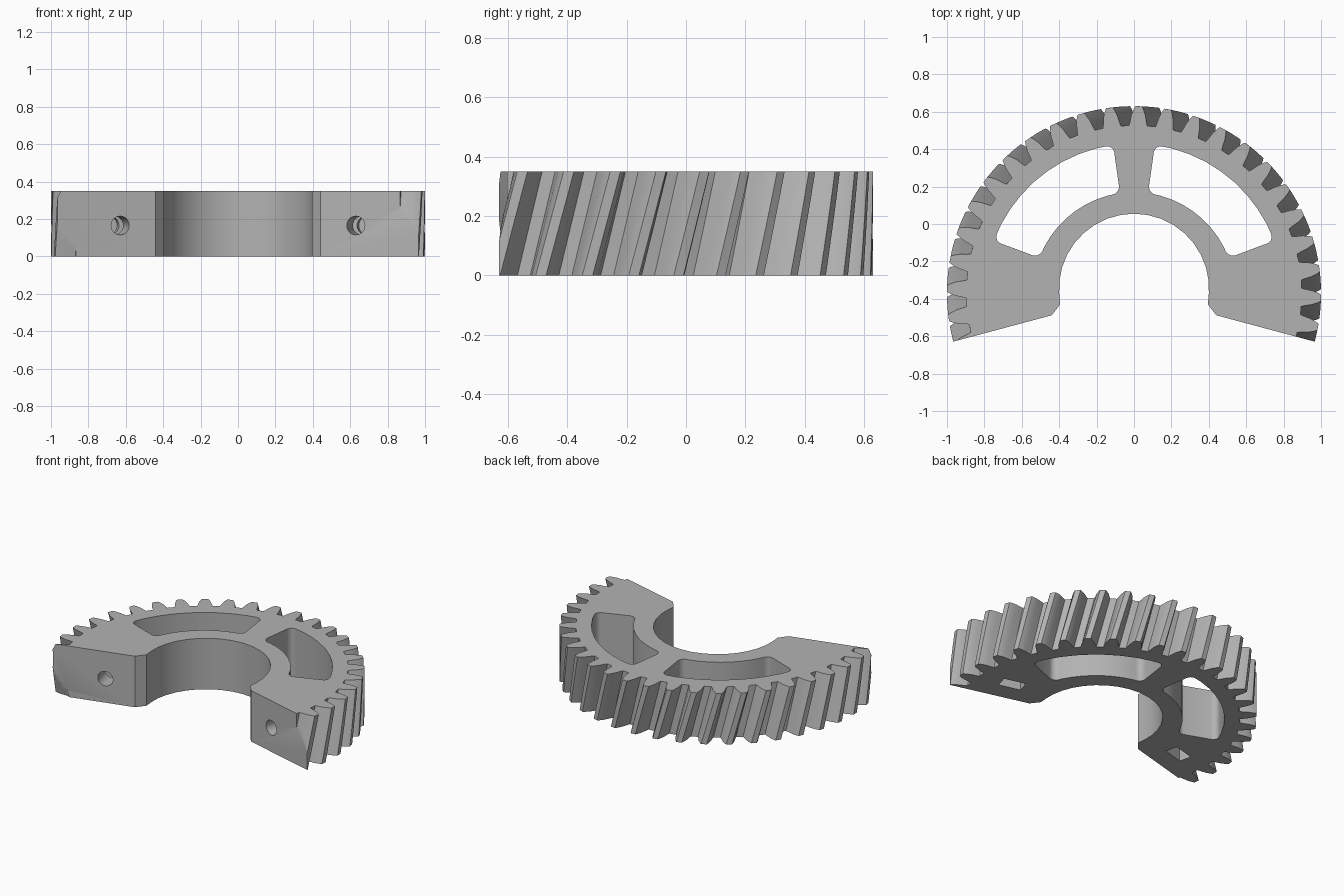
import bpy, bmesh
from math import sin, cos, radians, pi
from mathutils import Matrix, Vector

if "Cube" in bpy.data.objects:
    bpy.data.objects.remove(bpy.data.objects["Cube"], do_unlink=True)

HEIGHT = 0.35
CENTRE = Vector((0, -0.37, 0))   # gear axis
TEETH = 40
PITCH = 360 / TEETH
TWIST = 5.4                      # degrees of helix over the height
END = 15                         # end faces sit this far below the axis


def polar(r, deg):
    return (r * cos(radians(deg)), r * sin(radians(deg)))


def prism(name, outline, z0, z1, layers=1, twist=0, round_corners=(), radius=0.04):
    """Extrude a counterclockwise outline about the gear axis, optionally twisting it."""
    bm = bmesh.new()
    rings = []
    for i in range(layers + 1):
        t = i / layers
        turn = Matrix.Rotation(radians(twist * t), 3, 'Z')
        z = Vector((0, 0, z0 + (z1 - z0) * t))
        rings.append([bm.verts.new(turn @ Vector((x, y, 0)) + z + CENTRE) for x, y in outline])
    n = len(outline)
    for low, high in zip(rings, rings[1:]):
        for j in range(n):
            k = (j + 1) % n
            bm.faces.new((low[j], low[k], high[k], high[j]))
    bm.faces.new(rings[-1])
    bm.faces.new(list(reversed(rings[0])))
    if round_corners:
        edges = [bm.edges.get((rings[0][c], rings[-1][c])) for c in round_corners]
        bmesh.ops.bevel(bm, geom=edges, offset=radius, segments=5, profile=0.5, affect='EDGES')
    bmesh.ops.recalc_face_normals(bm, faces=bm.faces)
    mesh = bpy.data.meshes.new(name)
    bm.to_mesh(mesh)
    bm.free()
    obj = bpy.data.objects.new(name, mesh)
    bpy.context.collection.objects.link(obj)
    return obj


def cut(target, cutter):
    cutter.hide_render = True
    mod = target.modifiers.new("cut", 'BOOLEAN')
    mod.operation = 'DIFFERENCE'
    mod.solver = 'EXACT'
    mod.object = cutter
    bpy.context.view_layer.objects.active = target
    bpy.ops.object.modifier_apply(modifier=mod.name)
    bpy.data.objects.remove(cutter, do_unlink=True)


# Toothed disc: one flank profile (radius, half angle), mirrored and repeated
flank = [(0.897, 3.1), (0.915, 2.75), (0.952, 2.25), (0.985, 1.5), (1.0, 1.0)]
tooth = [(r, -a) for r, a in flank] + [(r, a) for r, a in reversed(flank)]
first_gap = 90 - 5.9 - TWIST     # gap angle at the bottom face
outline = [polar(r, first_gap + (i + 0.5) * PITCH + a) for i in range(TEETH) for r, a in tooth]
gear = prism("gear_sector", outline, 0, HEIGHT, layers=8, twist=TWIST)

# Bore and the missing wedge, as one cutter
bore = [polar(0.40 + 0.025 * max(0, sin(radians(a))), a) for a in range(0, 181, 10)]
lip = [(0.44, -0.118), (0.395, -0.06)]
right = [polar(1.6, -END)] + lip
left = [(-x, y) for x, y in reversed(right)]
cut(gear, prism("bore_cutter", [(1.5, -1.5)] + right + bore + left + [(-1.5, -1.5)], -0.2, 0.6))

# Two rounded windows, leaving a middle spoke
A0, A1, STEPS = 20.5, 82, 9
for start in (A0, 180 - A1):
    angles = [start + (A1 - A0) * i / STEPS for i in range(STEPS + 1)]
    ring = [polar(0.80, a) for a in angles] + [polar(0.54, a) for a in reversed(angles)]
    corners = (0, STEPS, STEPS + 1, 2 * STEPS + 1)
    cut(gear, prism("window_cutter", ring, -0.2, 0.6, round_corners=corners))

# Screw hole in each end face, with a nut pocket open at the bottom
for side in (1, -1):
    along = Vector((side * cos(radians(END)), -sin(radians(END)), 0))
    inward = Vector((side * sin(radians(END)), cos(radians(END)), 0))
    seat = along * 0.652
    box = [seat + inward * (0.17 + t * 0.042) + along * (s * side * 0.075)
           for s, t in ((-1, -1), (1, -1), (1, 1), (-1, 1))]
    cut(gear, prism("nut_pocket_cutter", [(p.x, p.y) for p in box], -0.1, 0.24))

    middle = CENTRE + seat + inward * 0.07 + Vector((0, 0, 0.165))
    bpy.ops.mesh.primitive_cylinder_add(vertices=24, radius=0.05, depth=0.36, location=middle,
                                        rotation=inward.to_track_quat('Z', 'Y').to_euler())
    cut(gear, bpy.context.object)

# Material and shading
mat = bpy.data.materials.new("plain_grey")
mat.use_nodes = True
grey = (0.45, 0.45, 0.45, 1)
mat.diffuse_color = grey
mat.node_tree.nodes["Principled BSDF"].inputs["Base Color"].default_value = grey
gear.data.materials.clear()
gear.data.materials.append(mat)
for poly in gear.data.polygons:
    poly.material_index = 0

bpy.ops.object.select_all(action='DESELECT')
gear.select_set(True)
bpy.context.view_layer.objects.active = gear
bpy.ops.object.shade_smooth_by_angle(angle=radians(30))
